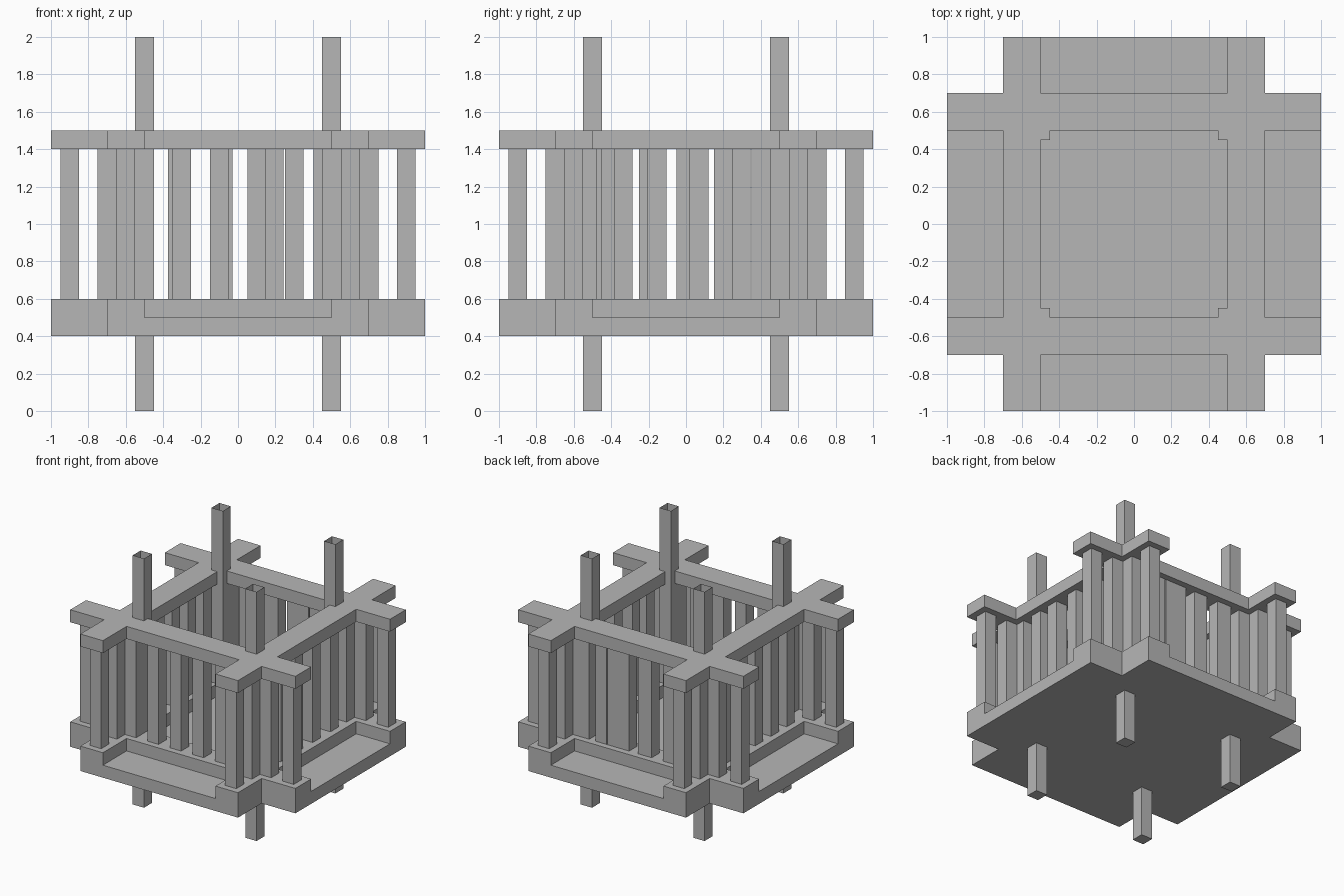
import bpy, bmesh
from mathutils import Matrix, Vector

if "Cube" in bpy.data.objects:
    bpy.data.objects.remove(bpy.data.objects["Cube"])

GRID = [-1, -0.7, -0.5, 0.5, 0.7, 1]

# One mid-grey for everything
grey = bpy.data.materials.new("mid_grey")
grey.diffuse_color = (0.47, 0.47, 0.47, 1)
grey.use_nodes = True
grey.node_tree.nodes["Principled BSDF"].inputs["Base Color"].default_value = grey.diffuse_color


def finish(name, bm):
    mesh = bpy.data.meshes.new(name)
    bm.to_mesh(mesh)
    bm.free()
    mesh.materials.append(grey)
    ob = bpy.data.objects.new(name, mesh)
    bpy.context.collection.objects.link(ob)


def slab(name, z0, z1, keep):
    """Extrude the kept cells of the shared plan grid from z0 to z1."""
    bm = bmesh.new()
    v = [[bm.verts.new((x, y, z0)) for y in GRID] for x in GRID]
    for i in range(5):
        for j in range(5):
            if keep(i, j):
                bm.faces.new((v[i][j], v[i + 1][j], v[i + 1][j + 1], v[i][j + 1]))
    geo = bmesh.ops.extrude_face_region(bm, geom=bm.faces[:], use_keep_orig=True)
    bmesh.ops.translate(bm, vec=(0, 0, z1 - z0),
                        verts=[g for g in geo["geom"] if isinstance(g, bmesh.types.BMVert)])
    bmesh.ops.delete(bm, geom=[p for p in bm.verts if not p.link_faces], context='VERTS')
    bmesh.ops.recalc_face_normals(bm, faces=bm.faces[:])
    bmesh.ops.dissolve_limit(bm, angle_limit=0.01, verts=bm.verts[:], edges=bm.edges[:])
    finish(name, bm)


def add_bar(bm, x, y, z0, z1):
    m = Matrix.Translation(Vector((x, y, (z0 + z1) / 2))) @ Matrix.Diagonal((0.1, 0.1, z1 - z0, 1))
    bmesh.ops.create_cube(bm, size=1, matrix=m)


def beams(i, j):
    return i in (1, 3) or j in (1, 3)


# Floor, the raised sill on it and the matching top rail
slab("floor", 0.4, 0.5, lambda i, j: not (i in (0, 4) and j in (0, 4)))
slab("sill_frame", 0.5, 0.6, beams)
slab("top_rail_frame", 1.4, 1.5, beams)

# Corner posts: solid up to the rail, then an open-topped tube
for x, side in ((-0.5, "left"), (0.5, "right")):
    for y, end in ((-0.5, "front"), (0.5, "back")):
        bm = bmesh.new()
        add_bar(bm, x, y, 0, 1.5)
        add_bar(bm, x, y, 1.5, 2)
        top = [f for f in bm.faces if f.calc_center_median().z > 1.99]
        base = [f for f in bm.faces
                if abs(f.calc_center_median().z - 1.5) < 0.01 and f.normal.z < -0.5]
        bmesh.ops.delete(bm, geom=top + base, context='FACES_ONLY')
        finish(f"{end}_{side}_post", bm)

# Rows of bars between sill and rail, unevenly spaced on three sides
rows = {
    "front": [-0.9, -0.7, -0.5, -0.3, -0.1, 0.1, 0.3, 0.5, 0.7, 0.9],
    "back": [-0.9, -0.7, -0.5, -0.325, -0.3, -0.1, -0.08, 0.1, 0.192, 0.3, 0.455, 0.5, 0.7, 0.9],
    "right": [-0.9, -0.7, -0.525, -0.335, -0.155, 0.07, 0.295, 0.5, 0.7, 0.9],
    "left": [-0.9, -0.7, -0.4, -0.2, 0, 0.2, 0.4, 0.7, 0.9],
}
for side, spots in rows.items():
    bm = bmesh.new()
    off = 0.6 if side in ("back", "right") else -0.6
    for s in spots:
        x, y = (s, off) if side in ("front", "back") else (off, s)
        add_bar(bm, x, y, 0.6, 1.4)
    finish(f"{side}_bars", bm)
